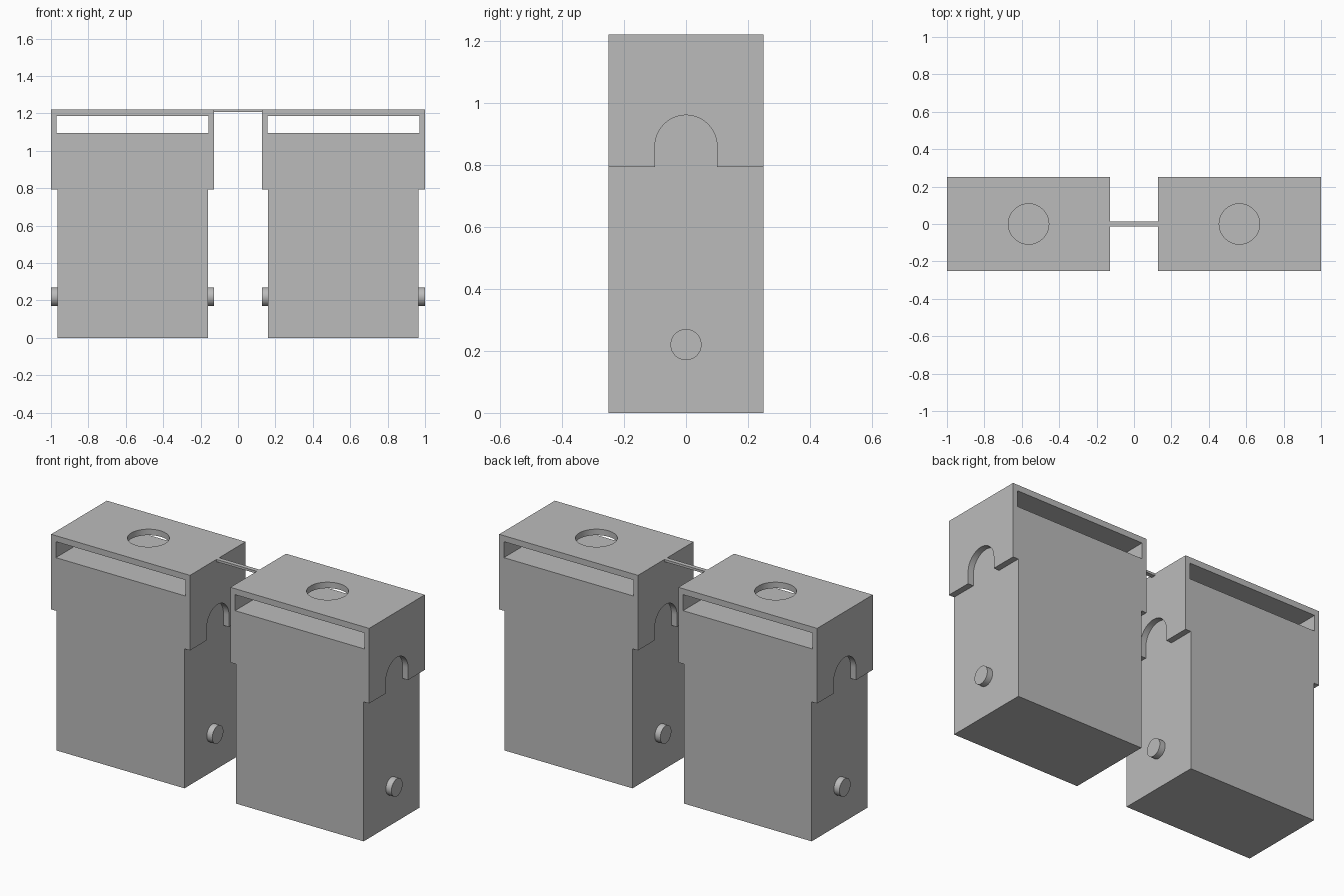
import bpy
import bmesh
import math
from mathutils import Matrix, Vector

old = bpy.data.objects.get("Cube")
if old:
    bpy.data.objects.remove(old, do_unlink=True)

grey = bpy.data.materials.new("plain grey")
grey.use_nodes = True
colour = (0.5, 0.5, 0.5, 1)
grey.diffuse_color = colour
grey.node_tree.nodes["Principled BSDF"].inputs["Base Color"].default_value = colour

HEIGHT, DEPTH = 1.22, 0.25      # full height, half depth
CENTRE = 0.5635                 # x of each unit
HEAD, BODY = 0.4365, 0.402      # half widths
STEP = 0.793                    # underside of the wider head


def finish(name, bm):
    bmesh.ops.recalc_face_normals(bm, faces=bm.faces)
    mesh = bpy.data.meshes.new(name)
    bm.to_mesh(mesh)
    bm.free()
    mesh.materials.append(grey)
    obj = bpy.data.objects.new(name, mesh)
    bpy.context.collection.objects.link(obj)
    return obj


def prism(name, points, along):
    """Extrude a closed outline along a vector."""
    bm = bmesh.new()
    face = bm.faces.new([bm.verts.new(p) for p in points])
    made = bmesh.ops.extrude_face_region(bm, geom=[face])["geom"]
    verts = [g for g in made if isinstance(g, bmesh.types.BMVert)]
    bmesh.ops.translate(bm, verts=verts, vec=Vector(along))
    return finish(name, bm)


def box(name, low, high):
    x, y, z = low
    outline = [(x, y, z), (high[0], y, z), (high[0], y, high[2]), (x, y, high[2])]
    return prism(name, outline, (0, high[1] - y, 0))


def cylinder(name, centre, radius, length, turn=0):
    bm = bmesh.new()
    matrix = Matrix.Translation(centre) @ Matrix.Rotation(turn, 4, 'Y')
    bmesh.ops.create_cone(bm, cap_ends=True, segments=64, radius1=radius,
                          radius2=radius, depth=length, matrix=matrix)
    return finish(name, bm)


def smooth(obj):
    bpy.ops.object.select_all(action='DESELECT')
    obj.select_set(True)
    bpy.context.view_layer.objects.active = obj
    bpy.ops.object.shade_smooth_by_angle(angle=math.radians(30))


def cut(obj, cutter):
    """Subtract a cutter, then discard it."""
    cutter.hide_render = True
    mod = obj.modifiers.new("cut", 'BOOLEAN')
    mod.operation, mod.solver, mod.object = 'DIFFERENCE', 'EXACT', cutter
    bpy.context.view_layer.objects.active = obj
    bpy.ops.object.modifier_apply(modifier=mod.name)
    bpy.data.objects.remove(cutter, do_unlink=True)


def arch(x, along):
    """Round-topped notch outline in the side plane."""
    r, spring = 0.1, 0.86
    pts = [(x, -r, STEP - 0.1), (x, r, STEP - 0.1)]
    for i in range(25):
        a = math.pi * i / 24
        pts.append((x, r * math.cos(a), spring + r * math.sin(a)))
    return prism("notch_cutter", pts, (along, 0, 0))


for label, side in (("left", 1), ("right", -1)):
    c = side * CENTRE

    # Stepped housing: narrow body with a wider head
    half = [(BODY, 0), (BODY, STEP), (HEAD, STEP), (HEAD, HEIGHT)]
    outline = half + [(-x, z) for x, z in reversed(half)]
    housing = prism(label + "_housing",
                    [(c + x, -DEPTH, z) for x, z in outline], (0, 2 * DEPTH, 0))

    # Slot through the head and round hole in its top
    cut(housing, box("slot_cutter", (c - 0.407, -0.5, 1.095), (c + 0.407, 0.5, 1.186)))
    cut(housing, cylinder("hole_cutter", (c, 0, 1.21), 0.108, 0.16))

    for place, d in (("plus", 1), ("minus", -1)):
        # Arched notch in the head side
        cut(housing, arch(c + d * BODY, d * 0.1))
        # Round side pin
        pin = cylinder(label + "_side_pin_" + place,
                       (c + d * (HEAD + BODY - 0.01) / 2, 0, 0.22), 0.05,
                       HEAD - BODY + 0.01, math.pi / 2)
        smooth(pin)
    smooth(housing)

# Thin strip joining the two heads
INNER = CENTRE - HEAD
box("connecting_strip", (-INNER, -0.0125, 1.207), (INNER, 0.0125, HEIGHT))
